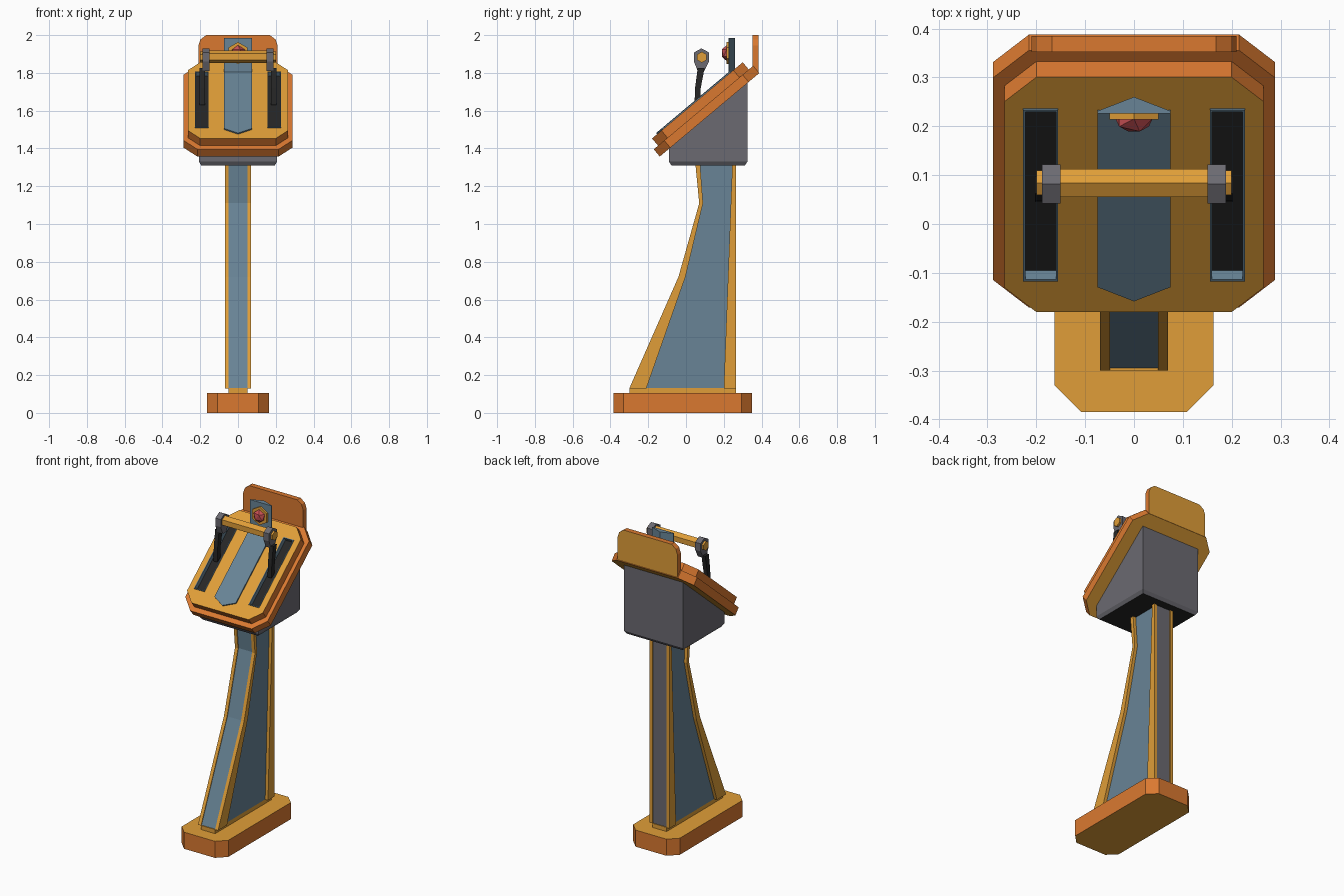
import bpy, bmesh, math
from mathutils import Matrix

if "Cube" in bpy.data.objects:
    bpy.data.objects.remove(bpy.data.objects["Cube"])


# Materials
def linear(v):
    v /= 255
    return v / 12.92 if v < 0.04 else ((v + 0.055) / 1.055) ** 2.4


def material(name, *rgb):
    m = bpy.data.materials.new(name)
    m.use_nodes = True
    col = [linear(v) for v in rgb] + [1]
    m.diffuse_color = col
    m.node_tree.nodes["Principled BSDF"].inputs["Base Color"].default_value = col
    return m


YELLOW, ORANGE, BLUE, GREY, BLACK, RED = range(6)
MATS = [material("yellow paint", 224, 158, 56), material("orange paint", 218, 121, 48),
        material("slate blue", 104, 132, 150), material("grey metal", 107, 106, 113),
        material("black", 38, 38, 38), material("red lens", 200, 80, 84)]

# Working planes: a profile is drawn in the first two axes and extruded along the third
PLAN = Matrix.Identity(4)
SIDE = Matrix(((0, 0, 1, 0), (1, 0, 0, 0), (0, 1, 0, 0), (0, 0, 0, 1)))
FRONT = Matrix.Rotation(math.pi / 2, 4, "X")
DECK = Matrix.Translation((0, -0.18, 1.453)) @ Matrix.Rotation(math.radians(40), 4, "X")


def finish(name, bm, plane, paint):
    """Colour faces by their local normal and make the object."""
    bmesh.ops.recalc_face_normals(bm, faces=bm.faces)
    bm.normal_update()
    for f in bm.faces:
        f.material_index = paint(f.normal) if callable(paint) else paint
    return make(name, bm, plane)


def make(name, bm, plane):
    bm.transform(plane)
    me = bpy.data.meshes.new(name)
    bm.to_mesh(me)
    bm.free()
    for m in MATS:
        me.materials.append(m)
    ob = bpy.data.objects.new(name, me)
    bpy.context.collection.objects.link(ob)
    return ob


def solid(pts, lo, hi):
    bm = bmesh.new()
    base = bm.faces.new([bm.verts.new((a, b, lo)) for a, b in pts])
    top = bmesh.ops.extrude_face_region(bm, geom=[base])["geom"]
    bmesh.ops.translate(bm, vec=(0, 0, hi - lo),
                        verts=[v for v in top if isinstance(v, bmesh.types.BMVert)])
    bmesh.ops.recalc_face_normals(bm, faces=bm.faces)
    return bm


def prism(name, plane, pts, lo, hi, paint):
    return finish(name, solid(pts, lo, hi), plane, paint)


def rect(x0, x1, y0, y1):
    return [(x0, y0), (x1, y0), (x1, y1), (x0, y1)]


def octagon(x, y0, y1, c):
    half = [(x - c, y0), (x, y0 + c), (x, y1 - c), (x - c, y1)]
    return half + [(-a, b) for a, b in reversed(half)]


def hexagon(a, b, r):
    angles = [math.radians(30 + 60 * i) for i in range(6)]
    return [(a + r * math.cos(t), b + r * math.sin(t)) for t in angles]


def caps_yellow(n):
    return YELLOW if abs(n.z) > 0.5 else ORANGE


# Base and plinth
prism("base", PLAN, octagon(0.163, -0.385, 0.35, 0.055), 0, 0.105, caps_yellow)
prism("plinth", PLAN, rect(-0.05, 0.05, -0.3, 0.265), 0.1, 0.131, YELLOW)

# Column: recessed core between yellow side rails
outer = [(-0.3, 0.13), (-0.04, 0.72), (0.07, 1.11), (0.05, 1.315)]
inner = [(-0.21, 0.13), (-0.003, 0.72), (0.09, 1.11), (0.075, 1.315)]
core = [(y + 0.005, z) for y, z in outer] + [(0.26, 1.315), (0.26, 0.13)]
prism("column_core", SIDE, core, -0.05, 0.05, lambda n: GREY if n.x > 0.9 else BLUE)
back = [(0.2, 0.13), (0.265, 0.13), (0.265, 1.315), (0.245, 1.315)]
for side, s in (("left", 1), ("right", -1)):
    lo, hi = sorted((s * 0.049, s * 0.07))
    prism(side + "_front_rail", SIDE, outer + inner[::-1], lo, hi, YELLOW)
    prism(side + "_back_rail", SIDE, back, lo, hi, YELLOW)

# Head housing with a chamfered underside
bm = solid([(-0.09, 1.33), (0.325, 1.33), (0.325, 1.75), (-0.09, 1.402)], -0.207, 0.207)
bottom = min(bm.faces, key=lambda f: f.calc_center_median().y)
bmesh.ops.inset_region(bm, faces=[bottom], thickness=0.018, depth=0.02)
finish("head_housing", bm, SIDE, lambda n: BLACK if n.y < -0.95 else GREY)

# Sloped console: wide lower tray and narrower top panel
prism("console_tray", DECK, octagon(0.288, -0.03, 0.657, 0.073), -0.1, -0.05,
      lambda n: YELLOW if n.z < -0.5 else ORANGE)
panel = prism("console_panel", DECK, octagon(0.265, 0, 0.627, 0.065), -0.05, 0, caps_yellow)

# Two recessed lever slots cut in the panel
for side, s in (("left", 1), ("right", -1)):
    x0, x1 = sorted((s * 0.155, s * 0.227))
    cutter = prism("slot_cutter", DECK, rect(x0 + 0.002, x1 - 0.002, 0.09, 0.541),
                   -0.027, 0.05, YELLOW)
    cutter.hide_render = True
    mod = panel.modifiers.new("slot", "BOOLEAN")
    mod.operation = "DIFFERENCE"
    mod.object = cutter
    bpy.context.view_layer.objects.active = panel
    bpy.ops.object.modifier_apply(modifier=mod.name)
    bpy.data.objects.remove(cutter)

    bm = solid(rect(x0, x1, 0.087, 0.544), -0.026, 0.006)
    bm.normal_update()
    for f in bm.faces:
        f.material_index = BLUE
    top = max(bm.faces, key=lambda f: f.calc_center_median().z)
    bmesh.ops.inset_region(bm, faces=[top], thickness=0.007)
    floor = bmesh.ops.extrude_discrete_faces(bm, faces=[top])["faces"][0]
    bmesh.ops.translate(bm, verts=floor.verts, vec=(0, 0, -0.028))
    floor.material_index = BLACK
    make(side + "_lever_slot", bm, DECK)

# Pointed centre strip and upright lamp plate with a wedge back
prism("centre_strip", DECK, [(-0.075, 0.073), (0, 0.035), (0.075, 0.073),
                             (0.075, 0.54), (-0.075, 0.54)], -0.005, 0.008, BLUE)
prism("lamp_plate", PLAN, [(-0.075, 0.226), (0.075, 0.226), (0.075, 0.231),
                           (0, 0.26), (-0.075, 0.231)], 1.77, 1.985, BLUE)

# Warning lamp
prism("lamp_mount", FRONT, hexagon(0, 1.905, 0.058), -0.228, -0.214, YELLOW)
bm = bmesh.new()
bmesh.ops.create_icosphere(bm, subdivisions=1, radius=1)
bmesh.ops.scale(bm, vec=(0.042, 0.03, 0.042), verts=bm.verts)
finish("lamp_lens", bm, Matrix.Translation((0, 0.215, 1.905)), RED)

# Backboard with clipped top corners
half = [(0.21, 1.8), (0.21, 1.945), (0.198, 1.978), (0.168, 2.0)]
prism("backboard", FRONT, half + [(-a, b) for a, b in reversed(half)], -0.385, -0.352,
      lambda n: YELLOW if n.z < -0.5 else ORANGE)

# Lever: cross bar, end clamps and cranked arms
prism("lever_bar", SIDE, hexagon(0.084, 1.885, 0.033), -0.16, 0.16, YELLOW)
clamp = [(0.082, 1.93), (0.122, 1.908), (0.122, 1.86), (0.097, 1.81),
         (0.062, 1.81), (0.042, 1.86), (0.042, 1.908)]
arm = [(0.045, 1.63), (0.075, 1.65), (0.078, 1.72), (0.098, 1.825),
       (0.062, 1.825), (0.048, 1.72)]
for side, s in (("left", 1), ("right", -1)):
    for part, pts, a, b, colour in (
            ("_clamp", clamp, 0.15, 0.188, GREY),
            ("_end_cap", hexagon(0.084, 1.883, 0.029), 0.185, 0.2, YELLOW),
            ("_lever_arm", arm, 0.176, 0.203, BLACK)):
        lo, hi = sorted((s * a, s * b))
        prism(side + part, SIDE, pts, lo, hi, colour)
